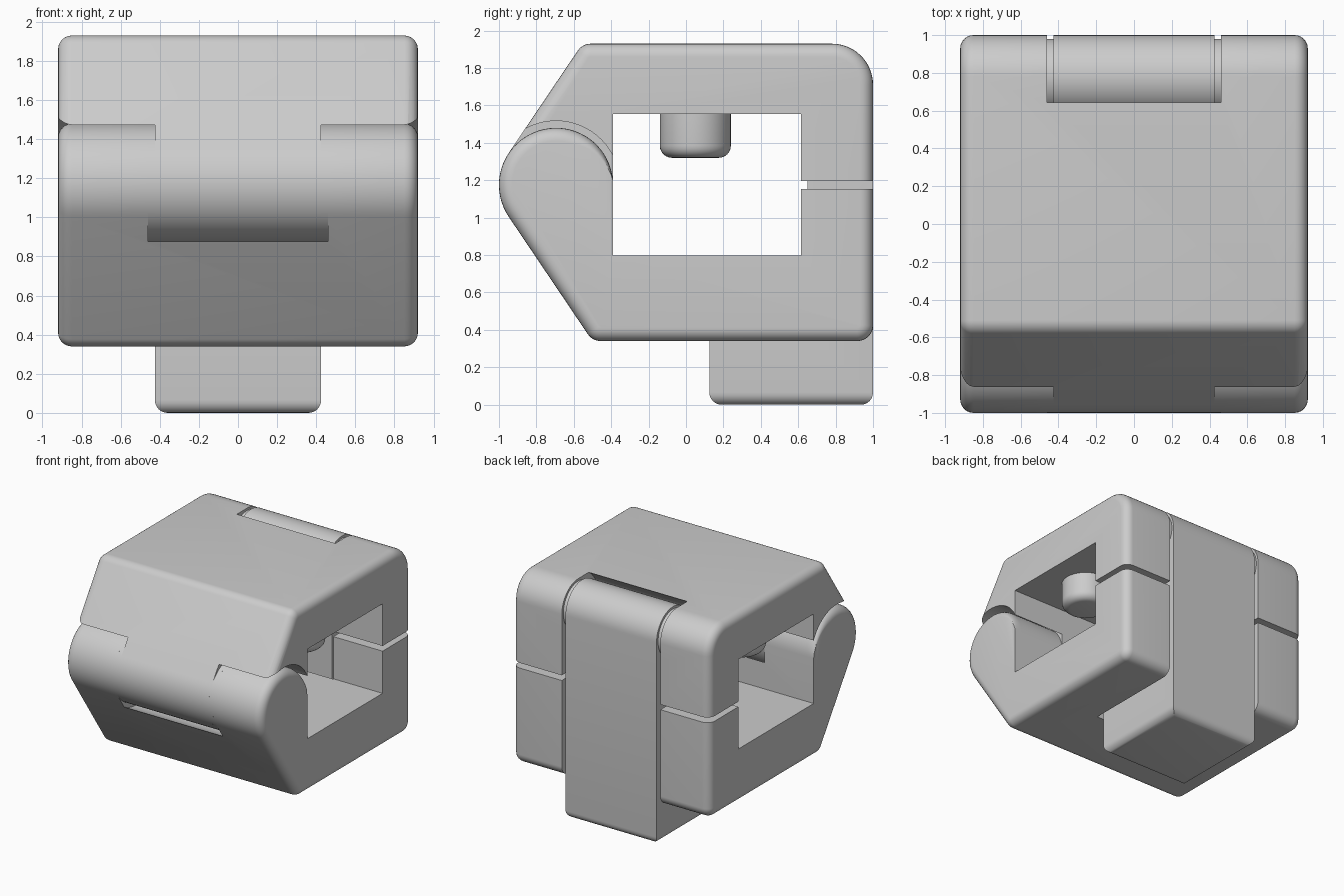
import bpy, bmesh
from math import sin, cos, pi, radians
from mathutils import Vector

cube = bpy.data.objects.get("Cube")
if cube:
    bpy.data.objects.remove(cube, do_unlink=True)

metal = bpy.data.materials.new("grey_metal")
metal.use_nodes = True
GREY = (0.604, 0.604, 0.604, 1)
metal.diffuse_color = GREY
metal.node_tree.nodes["Principled BSDF"].inputs["Base Color"].default_value = GREY

HALF = 0.92                      # half width of the jaws
HINGE = Vector((-0.695, 1.175))  # hinge axis in (y, z)
HINGE_R, HINGE_GAP = 0.305, 0.342
LATCH = Vector((0.78, 1.71))     # latch axis in (y, z)
LATCH_R, LATCH_GAP = 0.22, 0.26
TONGUE, SLOT = 0.425, 0.46       # half widths of inner parts and their slots


def arc(center, r, a0, a1, n):
    return [center + r * Vector((cos(radians(a0 + (a1 - a0) * i / n)),
                                 sin(radians(a0 + (a1 - a0) * i / n)))) for i in range(n + 1)]


def fillet(prev, corner, nxt, r, n=8):
    """Points of a tangent arc replacing a corner."""
    a, b = (prev - corner).normalized(), (nxt - corner).normalized()
    half = a.angle(b) / 2
    center = corner + (a + b).normalized() * (r / sin(half))
    p, q = [(corner + d * (r * cos(half) / sin(half)) - center).normalized() for d in (a, b)]
    turn = pi - 2 * half
    return [center + r * (p * sin(turn * (1 - i / n)) + q * sin(turn * i / n)) / sin(turn)
            for i in range(n + 1)]


def finish(bm, name):
    bmesh.ops.recalc_face_normals(bm, faces=bm.faces)
    mesh = bpy.data.meshes.new(name)
    bm.to_mesh(mesh)
    bm.free()
    ob = bpy.data.objects.new(name, mesh)
    bpy.context.collection.objects.link(ob)
    mesh.materials.append(metal)
    return ob


def loft(name, sections):
    """Closed solid through matching (x, outline) sections."""
    bm = bmesh.new()
    rings = [[bm.verts.new((x, p.x, p.y)) for p in pts] for x, pts in sections]
    n = len(rings[0])
    for r0, r1 in zip(rings, rings[1:]):
        for i in range(n):
            bm.faces.new((r0[i], r0[(i + 1) % n], r1[(i + 1) % n], r1[i]))
    bm.faces.new(rings[0])
    bm.faces.new(rings[-1])
    return finish(bm, name)


def prism(name, pts, x0, x1):
    return loft(name, [(x0, pts), (x1, pts)])


def rect(y0, z0, y1, z1):
    return [Vector(p) for p in ((y0, z0), (y1, z0), (y1, z1), (y0, z1))]


def cylinder(name, center, r, x0, x1):
    return prism(name, arc(center, r, 0, 354.375, 63), x0, x1)


def cut(ob, cutters):
    for c in cutters:
        mod = ob.modifiers.new(c.name, "BOOLEAN")
        mod.operation, mod.solver, mod.object = "DIFFERENCE", "EXACT", c
        bpy.context.view_layer.objects.active = ob
        bpy.ops.object.modifier_apply(modifier=mod.name)
        bpy.data.objects.remove(c, do_unlink=True)


def smooth(ob):
    bpy.ops.object.select_all(action="DESELECT")
    ob.select_set(True)
    bpy.context.view_layer.objects.active = ob
    bpy.ops.object.shade_smooth_by_angle(angle=radians(30))


def jaw(name, base, back_r, flip):
    """C-shaped jaw with hinge knuckle, outer rim rounded at both ends."""
    knuckle = arc(HINGE, HINGE_R, 0, 214, 40)
    tangent = knuckle[-1]
    toe = Vector((tangent.x + (tangent.y - base) * 0.674, base))
    heel, tip = Vector((1, base)), Vector((1, 1.153))
    outer = knuckle + fillet(tangent, toe, heel, 0.085) + fillet(toe, heel, tip, back_r, 12) + [tip]
    inner = [Vector(p) for p in ((0.615, 1.153), (0.615, 0.797), (-0.39, 0.797))]

    # inward direction at every rim point, fading in along the knuckle
    normals = [Vector((a.y - b.y, b.x - a.x)).normalized() for a, b in zip(outer, outer[1:])]
    inward = [Vector((0, 0))]
    for i, (n0, n1) in enumerate(zip(normals, normals[1:])):
        inward.append((n0 + n1) / (1 + n0.dot(n1)) * min(1, i / 12))
    inward.append(normals[-1])

    r = 0.07
    half = []
    for i in range(7):
        t = i / 6 * pi / 2
        pts = [p + d * r * (1 - cos(t)) for p, d in zip(outer, inward)] + inner
        if flip:
            pts = [Vector((p.x, 2 * HINGE.y - p.y)) for p in pts]
        half.append((HALF - r + r * sin(t), pts))
    return loft(name, [(-x, pts) for x, pts in reversed(half)] + half)


# Lower jaw: centre of the knuckle and the rear slot removed
lower = jaw("lower_jaw", 0.34, 0.085, False)
cut(lower, [cylinder("knuckle_gap", HINGE, HINGE_GAP, -SLOT, SLOT),
            prism("rear_slot", rect(0.61, 0.2, 1.2, 1.3), -SLOT, SLOT),
            prism("foot_recess", rect(0.09, 0.2, 1.2, 0.42), -SLOT, SLOT)])

# Upper jaw: outer knuckles, rear slot and latch clearance removed
upper = jaw("upper_jaw", 0.42, 0.22, True)
cut(upper, [cylinder("right_gap", HINGE, HINGE_GAP, -1.2, -TONGUE),
            cylinder("left_gap", HINGE, HINGE_GAP, TONGUE, 1.2),
            cylinder("latch_gap", LATCH, LATCH_GAP, -SLOT, SLOT),
            prism("upper_slot", rect(0.61, 1.0, 1.2, LATCH.y + 0.01), -SLOT, SLOT)])

# Latch: round head, straight plate and a foot under the lower jaw
head = arc(LATCH, LATCH_R, 0, 213, 32)
profile = head + [Vector(p) for p in ((0.65, 1.5), (0.65, 0.4), (0.125, 0.4), (0.125, 0), (1, 0))]
latch = prism("latch", profile, -TONGUE, TONGUE)
bm = bmesh.new()
bm.from_mesh(latch.data)
bottom = [e for e in bm.edges if all(v.co.z < 0.001 for v in e.verts)]
bmesh.ops.bevel(bm, geom=bottom, offset=0.065, segments=6, profile=0.5, affect="EDGES")
bm.to_mesh(latch.data)
bm.free()

# Bosses that fill the gaps beside the hinge tongue and the latch head
parts = [lower, upper, latch, cylinder("latch_pin", LATCH, 0.2, -SLOT, SLOT)]
for side, s in (("right", -1), ("left", 1)):
    parts.append(cylinder(side + "_hinge_boss", HINGE, HINGE_R, s * TONGUE, s * SLOT))

# Pressure studs hanging inside the opening
for side, x in (("right", -0.55), ("left", 0.55)):
    bm = bmesh.new()
    bmesh.ops.create_cone(bm, cap_ends=True, segments=48, radius1=0.19, radius2=0.19, depth=0.26)
    rim = [e for e in bm.edges if all(v.co.z < -0.1 for v in e.verts)]
    bmesh.ops.bevel(bm, geom=rim, offset=0.065, segments=6, profile=0.5, affect="EDGES")
    bmesh.ops.translate(bm, verts=bm.verts, vec=(x, 0.05, 1.45))
    parts.append(finish(bm, side + "_stud"))

for ob in parts:
    smooth(ob)
